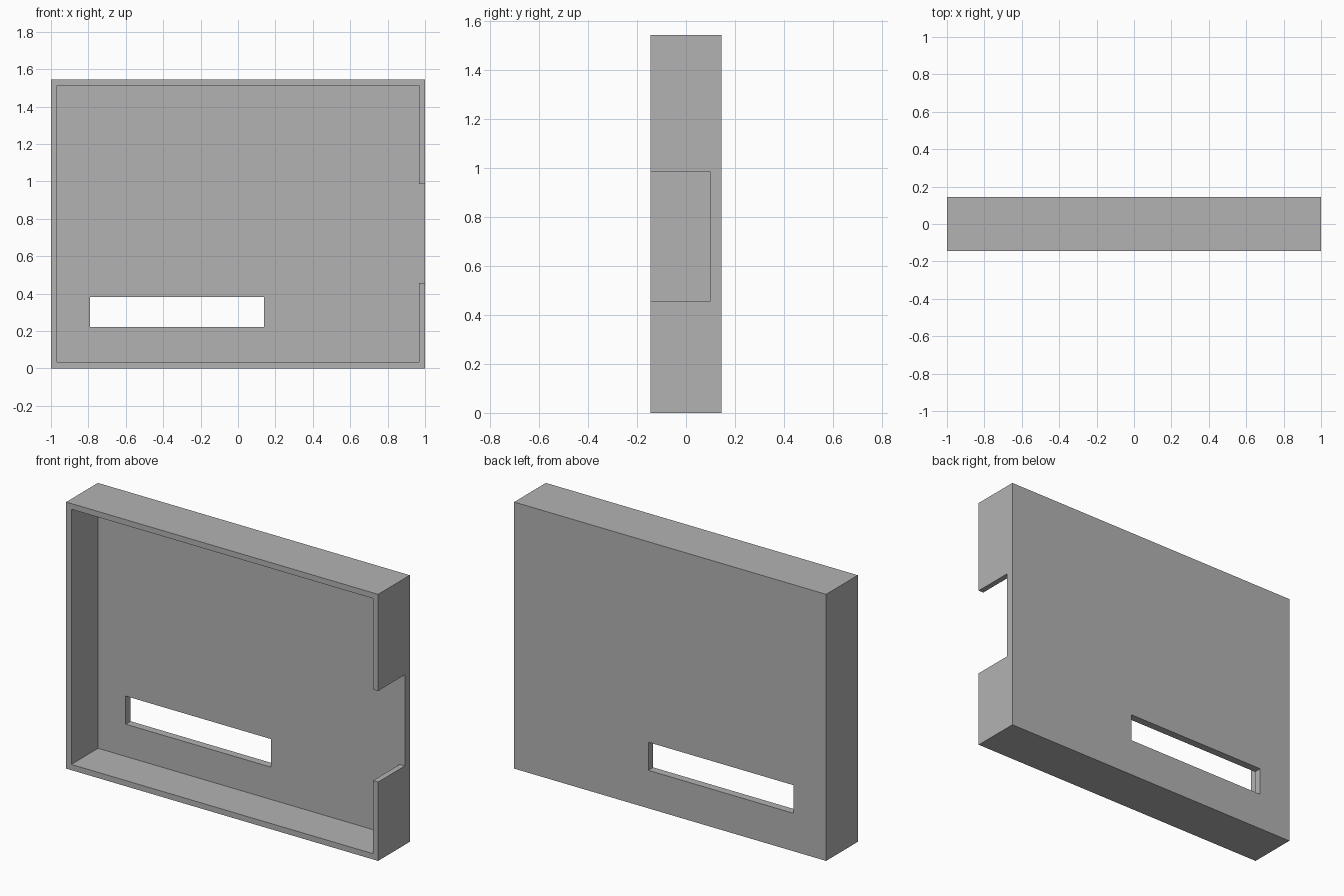
import bpy
import bmesh

default_cube = bpy.data.objects.get("Cube")
if default_cube:
    bpy.data.objects.remove(default_cube, do_unlink=True)

HALF_W, HALF_D, HEIGHT = 1.0, 0.145, 1.545
WALL = 0.033
FLOOR_Y = 0.1            # inner face of the back panel
NOTCH_LOW, NOTCH_HIGH = 0.457, 0.985

grey = bpy.data.materials.new("plain grey")
grey.use_nodes = True
grey.diffuse_color = (0.45, 0.45, 0.45, 1)
grey.node_tree.nodes["Principled BSDF"].inputs["Base Color"].default_value = grey.diffuse_color


def prism(name, outline, y0, y1):
    """Extrude an (x, z) outline from y0 to y1."""
    bm = bmesh.new()
    face = bm.faces.new([bm.verts.new((x, y0, z)) for x, z in outline])
    extruded = bmesh.ops.extrude_face_region(bm, geom=[face])["geom"]
    verts = [v for v in extruded if isinstance(v, bmesh.types.BMVert)]
    bmesh.ops.translate(bm, verts=verts, vec=(0, y1 - y0, 0))
    bmesh.ops.recalc_face_normals(bm, faces=bm.faces)
    mesh = bpy.data.meshes.new(name)
    bm.to_mesh(mesh)
    bm.free()
    mesh.materials.append(grey)
    obj = bpy.data.objects.new(name, mesh)
    bpy.context.collection.objects.link(obj)
    return obj


def rectangle(x0, x1, z0, z1):
    return [(x0, z0), (x1, z0), (x1, z1), (x0, z1)]


def cut(target, cutter):
    cutter.hide_render = True
    mod = target.modifiers.new(cutter.name, "BOOLEAN")
    mod.operation, mod.solver, mod.object = "DIFFERENCE", "EXACT", cutter
    bpy.context.view_layer.objects.active = target
    bpy.ops.object.modifier_apply(modifier=mod.name)
    bpy.data.objects.remove(cutter, do_unlink=True)


# Shallow open-fronted case
case = prism("case_shell", rectangle(-HALF_W, HALF_W, 0, HEIGHT), -HALF_D, HALF_D)

# Cavity, running out through the side wall at the notch
inner, outside, top = HALF_W - WALL, HALF_W + 0.1, HEIGHT - WALL
cavity = [(-inner, WALL), (inner, WALL), (inner, NOTCH_LOW), (outside, NOTCH_LOW),
          (outside, NOTCH_HIGH), (inner, NOTCH_HIGH), (inner, top), (-inner, top)]
cut(case, prism("cavity_cutter", cavity, -HALF_D - 0.1, FLOOR_Y))

# Long slot through the back panel
slot = rectangle(-0.79, 0.14, 0.22, 0.383)
cut(case, prism("slot_cutter", slot, 0, HALF_D + 0.1))
